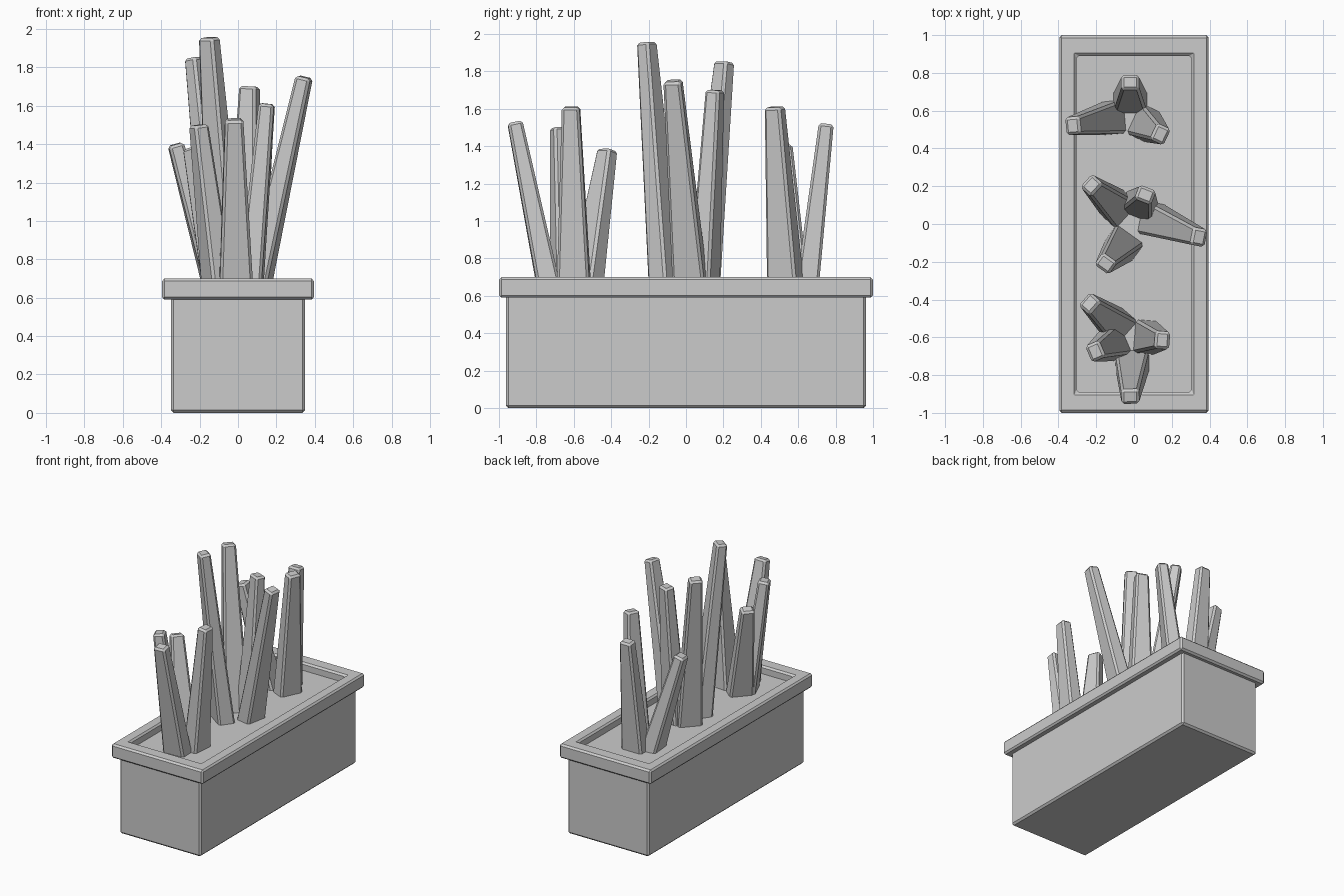
import bpy, bmesh
from math import atan2, cos, sin
from mathutils import Vector

if "Cube" in bpy.data.objects:
    bpy.data.objects.remove(bpy.data.objects["Cube"])

CORNERS = [(-1, -1), (1, -1), (1, 1), (-1, 1)]


def finish(name, bm, bevel):
    bmesh.ops.recalc_face_normals(bm, faces=bm.faces)
    me = bpy.data.meshes.new(name)
    bm.to_mesh(me)
    bm.free()
    ob = bpy.data.objects.new(name, me)
    bpy.context.collection.objects.link(ob)
    if bevel:
        mod = ob.modifiers.new("bevel", 'BEVEL')
        mod.width = bevel
        mod.segments = 1
        mod.limit_method = 'ANGLE'
    return ob


def loft(name, rings, bevel, closed=False):
    """Skin a list of four-point rings; closed joins last ring to first."""
    bm = bmesh.new()
    vs = [[bm.verts.new(p) for p in r] for r in rings]
    pairs = list(zip(vs, vs[1:])) + ([(vs[-1], vs[0])] if closed else [])
    for a, b in pairs:
        for i in range(4):
            j = (i + 1) % 4
            bm.faces.new((a[i], a[j], b[j], b[i]))
    if not closed:
        bm.faces.new(vs[0][::-1])
        bm.faces.new(vs[-1])
    return finish(name, bm, bevel)


def rect(hx, hy, z):
    return [(sx * hx, sy * hy, z) for sx, sy in CORNERS]


# Planter: trough, open rim frame, soil
loft("trough", [rect(.35, .963, 0), rect(.35, .963, .61)], .014)
loft("rim", [rect(.395, 1, .59), rect(.395, 1, .7),
             rect(.305, .89, .7), rect(.305, .89, .59)], .013, closed=True)
loft("soil", [rect(.31, .895, .6), rect(.31, .895, .64)], 0)


# Tapered leaf, wide side facing away from its clump centre
def leaf(name, centre, base, tip):
    foot, top = Vector((*base, .7)), Vector(tip)
    axis = (top - foot).normalized()
    foot -= axis * (.1 / axis.z)
    ang = atan2(tip[1] - centre[1], tip[0] - centre[0])
    out = Vector((cos(ang), sin(ang), 0))
    out = (out - axis * out.dot(axis)).normalized()
    side = axis.cross(out)
    rings = [[c + out * (sx * r) + side * (sy * t) for sx, sy in CORNERS]
             for c, r, t in ((foot, .062, .09), (top, .04, .047))]
    loft(name, rings, .014)


CLUMPS = {
    "back": ((-.02, .55), [
        ((-.02, .655), (-.02, .75, 1.52)),
        ((-.13, .56), (-.325, .52, 1.4)),
        ((.06, .53), (.14, .475, 1.61))]),
    "middle": ((0, 0), [
        ((-.09, .09), (-.225, .205, 1.85)),
        ((.03, .1), (.06, .155, 1.7)),
        ((.11, .02), (.345, -.07, 1.75)),
        ((-.06, -.11), (-.15, -.21, 1.955))]),
    "front": ((-.03, -.6), [
        ((-.1, -.53), (-.235, -.42, 1.38)),
        ((-.11, -.63), (-.205, -.675, 1.5)),
        ((.07, -.6), (.15, -.615, 1.61)),
        ((-.01, -.745), (-.02, -.915, 1.53))]),
}
for name, (centre, leaves) in CLUMPS.items():
    for i, (base, tip) in enumerate(leaves):
        leaf(f"{name}_leaf_{i + 1}", centre, base, tip)
